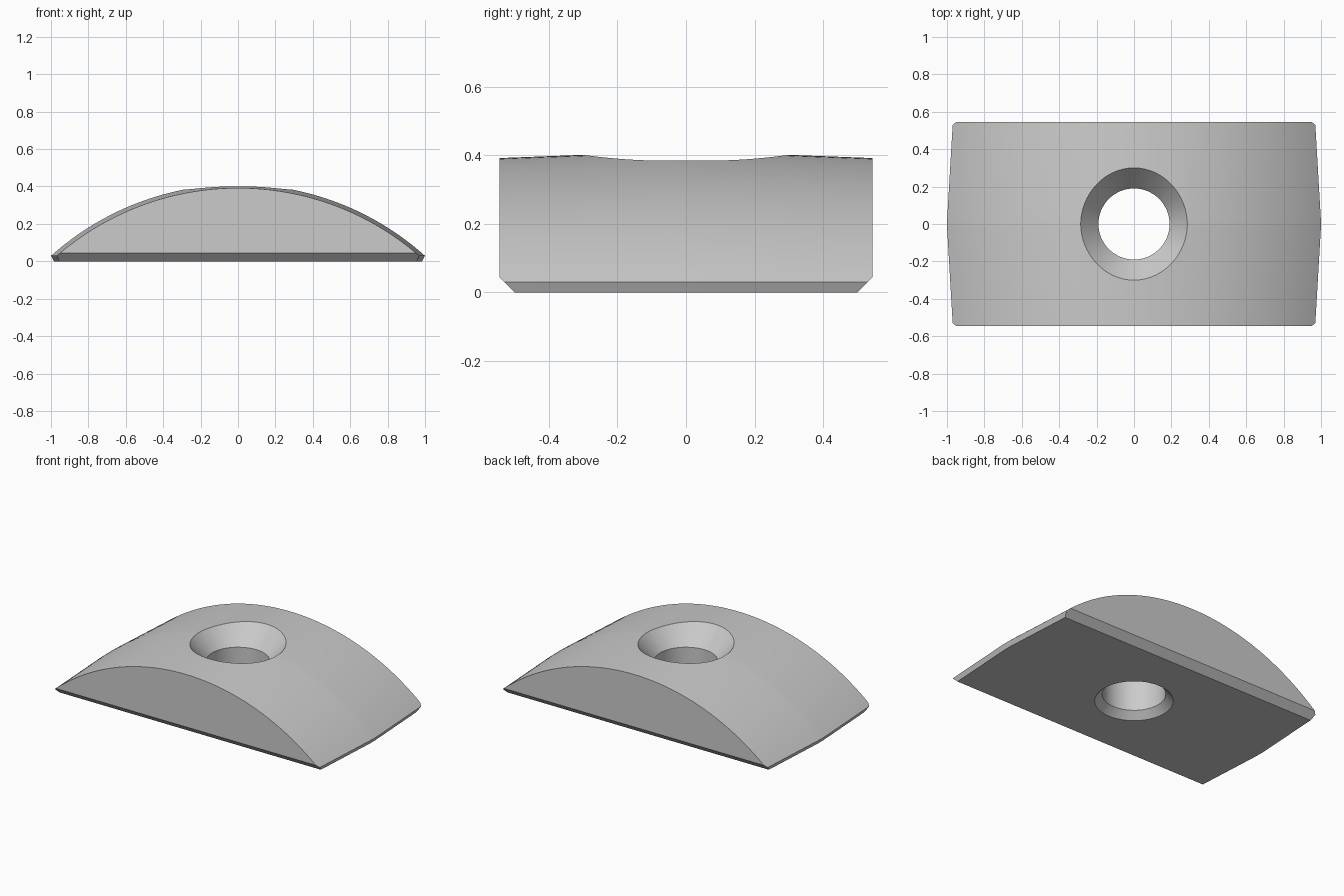
import bpy, bmesh, math
from mathutils import Vector

cube = bpy.data.objects.get("Cube")
if cube:
    bpy.data.objects.remove(cube, do_unlink=True)

HALF_Y = 0.545      # half depth of the block
CHAMFER = 0.045     # lower front and back chamfer
LIP = 0.03          # height of the tapered end lip
RADIUS = 1.498      # dome radius at the middle
CENTRE_Z = 0.4125 - RADIUS
SEGMENTS = 64

grey = bpy.data.materials.new("plain grey")
grey.use_nodes = True
colour = (0.6, 0.6, 0.6, 1)
grey.diffuse_color = colour
grey.node_tree.nodes["Principled BSDF"].inputs["Base Color"].default_value = colour


def loft(name, rings):
    """Join equal closed rings of points into a capped solid."""
    bm = bmesh.new()
    loops = [[bm.verts.new(p) for p in ring] for ring in rings]
    count = len(loops[0])
    for a, b in zip(loops, loops[1:]):
        for i in range(count):
            j = (i + 1) % count
            bm.faces.new((a[i], a[j], b[j], b[i]))
    bm.faces.new(loops[0])
    bm.faces.new(loops[-1])
    bmesh.ops.recalc_face_normals(bm, faces=bm.faces)
    mesh = bpy.data.meshes.new(name)
    bm.to_mesh(mesh)
    bm.free()
    obj = bpy.data.objects.new(name, mesh)
    bpy.context.collection.objects.link(obj)
    mesh.materials.append(grey)
    return obj


def dome_section(y):
    """Arched cross-section, slightly smaller towards front and back."""
    r = RADIUS - 0.0385 * max(abs(y) - 0.01, 0)
    end = math.acos((LIP - CENTRE_Z) / r)
    ring = []
    for i in range(SEGMENTS + 1):
        a = end * (2 * i / SEGMENTS - 1)
        ring.append((r * math.sin(a), y, CENTRE_Z + r * math.cos(a)))
    foot = r * math.sin(end) - 0.015
    return ring + [(foot, y, 0), (-foot, y, 0)]


def circle(r, z):
    return [(r * math.cos(t), r * math.sin(t), z)
            for t in (math.tau * i / SEGMENTS for i in range(SEGMENTS))]


# Crowned, arched block
block = loft("arched_block", [dome_section(y) for y in (-HALF_Y, -0.03, 0.03, HALF_Y)])

# Chamfer the lower front and back edges
bm = bmesh.new()
bm.from_mesh(block.data)
for side in (-1, 1):
    cut = bmesh.ops.bisect_plane(
        bm, geom=bm.verts[:] + bm.edges[:] + bm.faces[:], dist=1e-6,
        plane_co=Vector((0, side * HALF_Y, CHAMFER)),
        plane_no=Vector((0, side, -1)).normalized(), clear_outer=True)
    edges = [g for g in cut["geom_cut"] if isinstance(g, bmesh.types.BMEdge)]
    bmesh.ops.holes_fill(bm, edges=edges, sides=0)
bmesh.ops.recalc_face_normals(bm, faces=bm.faces)
bm.to_mesh(block.data)
bm.free()

# Through hole, countersunk above and chamfered below
cutter = loft("hole_cutter", [circle(0.285, -0.05), circle(0.19, 0.045),
                              circle(0.19, 0.275), circle(0.386, 0.5)])
cutter.hide_render = True
hole = block.modifiers.new("hole", "BOOLEAN")
hole.operation = "DIFFERENCE"
hole.solver = "EXACT"
hole.object = cutter

bpy.ops.object.select_all(action="DESELECT")
block.select_set(True)
bpy.context.view_layer.objects.active = block
bpy.ops.object.modifier_apply(modifier=hole.name)
bpy.data.objects.remove(cutter, do_unlink=True)
bpy.ops.object.shade_smooth_by_angle(angle=math.radians(25))
